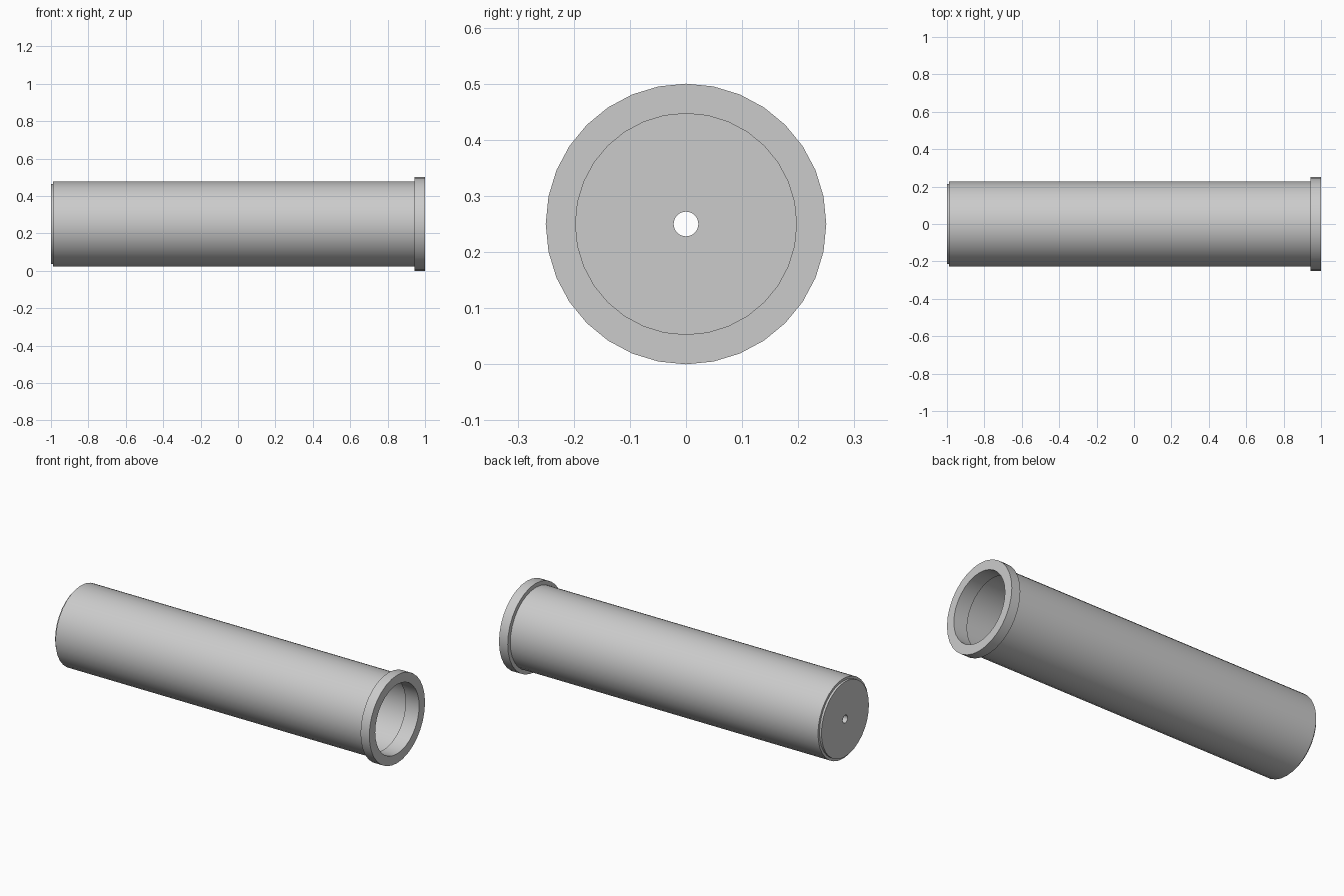
import bpy, bmesh
from math import cos, sin, tau, radians

if "Cube" in bpy.data.objects:
    bpy.data.objects.remove(bpy.data.objects["Cube"])

SIDES = 32
AXIS_Z = 0.25


def lathe(name, profile):
    """Spin a closed (x, radius) profile around the horizontal x axis."""
    bm = bmesh.new()
    rings = []
    for x, r in profile:
        rings.append([bm.verts.new((x, r * sin(tau * i / SIDES), AXIS_Z + r * cos(tau * i / SIDES)))
                      for i in range(SIDES)])
    for k, a in enumerate(rings):
        b = rings[(k + 1) % len(rings)]
        for i in range(SIDES):
            j = (i + 1) % SIDES
            bm.faces.new((a[i], a[j], b[j], b[i]))
    bmesh.ops.recalc_face_normals(bm, faces=bm.faces[:])
    mesh = bpy.data.meshes.new(name)
    bm.to_mesh(mesh)
    bm.free()
    obj = bpy.data.objects.new(name, mesh)
    bpy.context.collection.objects.link(obj)
    bpy.ops.object.select_all(action='DESELECT')
    obj.select_set(True)
    bpy.context.view_layer.objects.active = obj
    bpy.ops.object.shade_smooth_by_angle(angle=radians(30))
    return obj


OUTER, INNER = 0.227, 0.213   # tube wall radii
BORE, FLANGE, HOLE = 0.197, 0.25, 0.022

# Long hollow body
lathe("tube_body", [(-0.988, OUTER), (0.945, OUTER), (0.945, INNER), (-0.988, INNER)])

# Open end: flange outside, lip plugged into the tube
lathe("flange_ring", [(0.945, FLANGE), (1.0, FLANGE), (1.0, BORE), (0.915, BORE),
                      (0.915, INNER), (0.945, INNER)])

# Closed end: inset disc with a small centre hole
lathe("end_cap", [(-1.0, INNER), (-0.96, INNER), (-0.96, HOLE), (-1.0, HOLE)])
